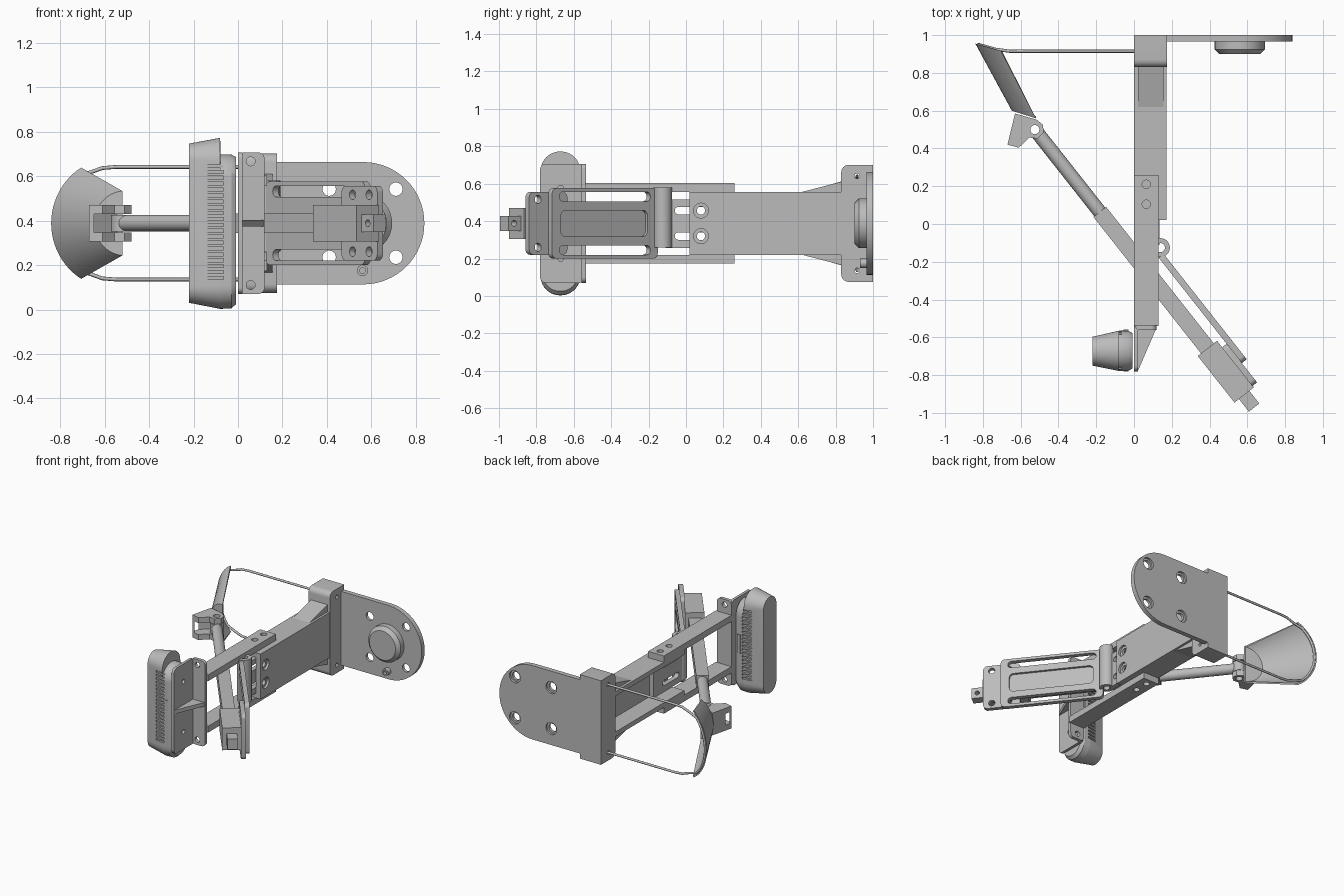
import bpy, bmesh, math
from mathutils import Matrix, Vector

if "Cube" in bpy.data.objects:
    bpy.data.objects.remove(bpy.data.objects["Cube"])

grey = bpy.data.materials.new("plain_grey")
grey.use_nodes = True
colour = (0.5, 0.5, 0.5, 1)
grey.diffuse_color = colour
grey.node_tree.nodes["Principled BSDF"].inputs["Base Color"].default_value = colour

MID = 0.388                                   # height of the symmetry plane
ARM = Matrix(((0.619, 0.785, 0, -0.525),      # frame of the diagonal arm
              (-0.785, 0.619, 0, 0.5),
              (0, 0, 1, MID), (0, 0, 0, 1)))
AXES = {"x": lambda u, v, w: (w, u, v),
        "y": lambda u, v, w: (u, w, v),
        "z": lambda u, v, w: (u, v, w)}


def loft(name, rings, caps=(True, True), matrix=None):
    """Skin a list of equal-length closed rings."""
    bm = bmesh.new()
    loops = [[bm.verts.new(p) for p in ring] for ring in rings]
    n = len(loops[0])
    for a, b in zip(loops, loops[1:]):
        for i in range(n):
            bm.faces.new((a[i], a[(i + 1) % n], b[(i + 1) % n], b[i]))
    if caps[0]:
        bm.faces.new(loops[0])
    if caps[1]:
        bm.faces.new(loops[-1])
    if matrix:
        bm.transform(matrix)
    bmesh.ops.recalc_face_normals(bm, faces=bm.faces)
    mesh = bpy.data.meshes.new(name)
    bm.to_mesh(mesh)
    bm.free()
    mesh.materials.append(grey)
    ob = bpy.data.objects.new(name, mesh)
    bpy.context.collection.objects.link(ob)
    return ob


def prism(name, pts, axis, a, b, matrix=None):
    f = AXES[axis]
    return loft(name, [[f(u, v, w) for u, v in pts] for w in (a, b)], matrix=matrix)


def rrect(u0, u1, v0, v1, r=0.0, n=6):
    """Rectangle outline, optionally with round corners."""
    if r == 0:
        return [(u0, v0), (u1, v0), (u1, v1), (u0, v1)]
    pts = []
    corners = ((u1 - r, v1 - r), (u0 + r, v1 - r), (u0 + r, v0 + r), (u1 - r, v0 + r))
    for k, (cu, cv) in enumerate(corners):
        for i in range(n + 1):
            t = (k + i / n) * math.pi / 2
            pts.append((cu + r * math.cos(t), cv + r * math.sin(t)))
    return pts


def circle(u, v, r, n=28):
    return [(u + r * math.cos(i * math.tau / n), v + r * math.sin(i * math.tau / n)) for i in range(n)]


def box(name, x, y, z, matrix=None):
    return prism(name, rrect(*x, *y), "z", *z, matrix)


def cut(ob, cutters):
    """Subtract the cutters and bake the result."""
    for c in cutters:
        c.hide_render = True
        m = ob.modifiers.new("cut", "BOOLEAN")
        m.object, m.solver = c, "EXACT"
    bpy.context.view_layer.update()
    dg = bpy.context.evaluated_depsgraph_get()
    mesh = bpy.data.meshes.new_from_object(ob.evaluated_get(dg))
    ob.modifiers.clear()
    ob.data = mesh
    for c in cutters:
        bpy.data.objects.remove(c)


def hole(axis, u, v, r, a, b, matrix=None):
    return prism("cutter", circle(u, v, r), axis, a, b, matrix)


# Wall plate with a round end, screw holes, knob and pin
arc = [(0.563 + 0.275 * math.cos(t), MID + 0.275 * math.sin(t))
       for t in (math.pi * (i / 32 - 0.5) for i in range(33))]
plate = prism("wall_plate", [(0.17, MID - 0.275)] + arc + [(0.17, MID + 0.275)], "y", 0.965, 1)
screws = [(x, MID + s * 0.153) for x in (0.41, 0.71) for s in (-1, 1)]
cut(plate, [hole("y", x, z, 0.03, 0.9, 1.1) for x, z in screws]
    + [hole("y", x, z, 0.045, 0.985, 1.1) for x, z in screws])
loft("round_knob", [[(u, y, v) for u, v in circle(0.56, MID, r, 40)]
                    for y, r in ((0.965, 0.133), (0.925, 0.133), (0.9, 0.108))])
pin = prism("small_pin", circle(0.56, 0.175, 0.025), "y", 0.93, 0.965)
cut(pin, [hole("y", 0.56, 0.175, 0.013, 0.9, 0.95)])

# Mounting block, with holes for the wire
block = prism("mounting_block", [(y, z) for y, z in rrect(0.83, 1.05, 0.075, 0.701, 0.04) if y < 0.95]
              + [(1, 0.075), (1, 0.701)], "x", 0, 0.175)
cut(block, [hole("x", 0.915, MID + s * 0.253, 0.014, -0.1, 0.3) for s in (-1, 1)])

# Channel arm, open towards -x
web = box("arm_web", (0.135, 0.172), (0.02, 0.84), (0.22, 0.556))
bolts = [(0.08, MID + s * 0.068) for s in (-1, 1)]
cut(web, [hole("x", y, z, 0.022, 0, 0.3) for y, z in bolts]
    + [hole("x", y, z, 0.04, 0.155, 0.3) for y, z in bolts])
for s, side in ((1, "upper"), (-1, "lower")):
    def z(h, s=s):
        return MID + s * h
    box(side + "_arm_flange", (0, 0.14), (0.02, 0.84), (z(0.133), z(0.168)))
    prism(side + "_gusset", [(0.62, z(0.168)), (0.84, z(0.168)), (0.84, z(0.225))], "x", 0.02, 0.155)
    rail = box(side + "_rail", (0, 0.13), (-0.54, 0.26), (z(0.168), z(0.215)))
    cut(rail, [hole("z", 0.065, y, 0.022, 0, 0.8) for y in (0.105, 0.21)])

# Front angle bracket
side_plate = prism("bracket_side", rrect(-0.78, -0.54, 0.07, 0.706, 0.03), "x", 0, 0.02)
cut(side_plate, [hole("x", -0.67, MID + s * 0.187, 0.016, -0.01, 0.1) for s in (-1, 1)])
end_plate = prism("bracket_end", rrect(0, 0.12, 0.07, 0.706, 0.03), "y", -0.56, -0.535)
cut(end_plate, [hole("y", 0.057, MID + s * 0.278, 0.02, -0.7, -0.4) for s in (-1, 1)])
prism("bracket_rib", [(0.02, -0.78), (0.115, -0.56), (0.02, -0.56)], "z", MID - 0.014, MID + 0.014)

# Vented housing
sections = ((-0.22, -0.75, -0.597, 0.03, 0.746), (-0.08, -0.778, -0.565, 0.003, 0.772),
            (-0.079, -0.778, -0.565, 0.003, 0.697), (-0.03, -0.778, -0.565, 0.005, 0.697),
            (-0.008, -0.765, -0.578, 0.025, 0.685))
housing = loft("vented_housing", [[(x, u, v) for u, v in rrect(y0, y1, z0, z1, (y1 - y0) / 2 - 0.002, 10)]
                                  for x, y0, y1, z0, z1 in sections])
slots = []
for i in range(20):
    h = 0.135 + i * 0.0265
    for y in (-0.778, -0.567):
        slots.append(box("cutter", (-0.138, -0.066), (y - 0.018, y + 0.018), (h, h + 0.014)))
cut(housing, slots)
for name, y in (("front_latch", -0.782), ("back_latch", -0.565)):
    box(name, (-0.055, -0.03), (y, y + 0.006), (0.32, 0.46))

# Hinge: slotted slide plate and barrel
slide = prism("slide_plate", rrect(-0.11, 0.24, 0.255, 0.515), "x", 0.1, 0.134)
cut(slide, [prism("cutter", rrect(-0.06, 0.13, z - 0.02, z + 0.02, 0.019), "x", 0, 0.3) for y, z in bolts])
barrel = prism("hinge_barrel", circle(0.14, -0.125, 0.05), "z", 0.26, 0.58)
cut(barrel, [hole("z", 0.14, -0.125, 0.024, 0, 1)])

# Hinged frame: two open slots and a central pocket
frame = prism("hinged_frame", rrect(0.93, 1.65, -0.188, 0.188, 0.03), "y", 0.095, 0.128, ARM)
cut(frame, [prism("cutter", rrect(0.98, 1.6, z - 0.025, z + 0.025, 0.024), "y", 0, 0.3, ARM)
            for z in (-0.143, 0.143)]
    + [prism("cutter", rrect(1.0, 1.59, -0.07, 0.07, 0.03), "y", 0.11, 0.3, ARM)])

# Diagonal arm: rod, square bar, end box, clamp plate and stub
prism("round_rod", circle(0, 0, 0.037), "x", 0.03, 0.56, ARM)
box("square_bar", (0.555, 1.48), (-0.043, 0.043), (-0.043, 0.043), ARM)
box("end_box", (1.476, 1.79), (-0.065, 0.065), (-0.083, 0.083), ARM)
stub = box("end_stub", (1.78, 1.875), (-0.035, 0.035), (-0.04, 0.04), ARM)
cut(stub, [hole("y", 1.835, 0, 0.016, -0.1, 0.1, ARM)])
clamp = prism("clamp_plate", rrect(1.52, 1.78, -0.168, 0.168, 0.03), "y", 0.063, 0.095, ARM)
cut(clamp, [hole("y", a, z, 0.022, 0, 0.2, ARM) for a in (1.6, 1.72) for z in (-0.128, 0.128)])

# Clevis at the far end of the rod
clevis = prism("clevis", [(-0.63, 0.585), (-0.67, 0.42), (-0.61, 0.404), (-0.555, 0.458), (-0.51, 0.452),
                          (-0.478, 0.485), (-0.482, 0.525), (-0.515, 0.552)], "z", 0.305, 0.471)
cut(clevis, [hole("z", -0.525, 0.5, 0.024, 0, 1),
             box("cutter", (-0.06, 0.15), (-0.15, 0.15), (-0.042, 0.042), ARM)])
eye = prism("rod_eye", circle(-0.525, 0.5, 0.045), "z", MID - 0.037, MID + 0.037)
cut(eye, [hole("z", -0.525, 0.5, 0.024, 0, 1)])


def rim(apex, edge, half, inset=0.0, n=24):
    """Arc from one edge of the scoop over its apex to the other edge."""
    apex, edge = Vector(apex), Vector(edge)
    sag = (edge - apex).length
    d = (edge - apex) / sag
    r = (half * half + sag * sag) / (2 * sag)
    limit = math.atan2(half, r - sag)
    pts = []
    for i in range(n + 1):
        t = limit * (2 * i / n - 1)
        p = apex + d * (r - (r - inset) * math.cos(t))
        pts.append((p.x, p.y, MID + (r - inset) * math.sin(t)))
    return pts


# Conical scoop with a closed narrow end
wide, narrow = ((-0.84, 0.955), (-0.705, 0.917), 0.25), ((-0.647, 0.6), (-0.52, 0.56), 0.145)
loft("scoop", [rim(*s) + rim(*s, inset=0.013)[::-1] for s in (narrow, wide)])
prism("scoop_end", [(p[0], p[2]) for p in rim(*narrow)], "y", 0, 0.012,
      Matrix(((1, 0, 0, 0), (-0.315, 1, 0, 0.396), (0, 0, 1, 0), (0, 0, 0, 1))))

# Wire loop from the block round the scoop rim
ends = [(0.05, 0.253), (-0.55, 0.253), (-0.61, 0.248), (-0.66, 0.23)]
path = ([(x, 0.915, MID - h) for x, h in ends] + rim(*wide, inset=0.018)[2:-2]
        + [(x, 0.915, MID + h) for x, h in reversed(ends)])
curve = bpy.data.curves.new("support_wire", "CURVE")
curve.dimensions = "3D"
curve.bevel_depth, curve.bevel_resolution = 0.0085, 2
spline = curve.splines.new("POLY")
spline.points.add(len(path) - 1)
for point, p in zip(spline.points, path):
    point.co = (*p, 1)
curve.materials.append(grey)
bpy.context.collection.objects.link(bpy.data.objects.new("support_wire", curve))

# Smooth the round parts, keep the edges sharp
bpy.ops.object.select_all(action="DESELECT")
for ob in bpy.context.collection.objects:
    if ob.type == "MESH" and ob.data.materials and ob.data.materials[0] == grey:
        ob.select_set(True)
        bpy.context.view_layer.objects.active = ob
bpy.ops.object.shade_smooth_by_angle(angle=math.radians(30))
